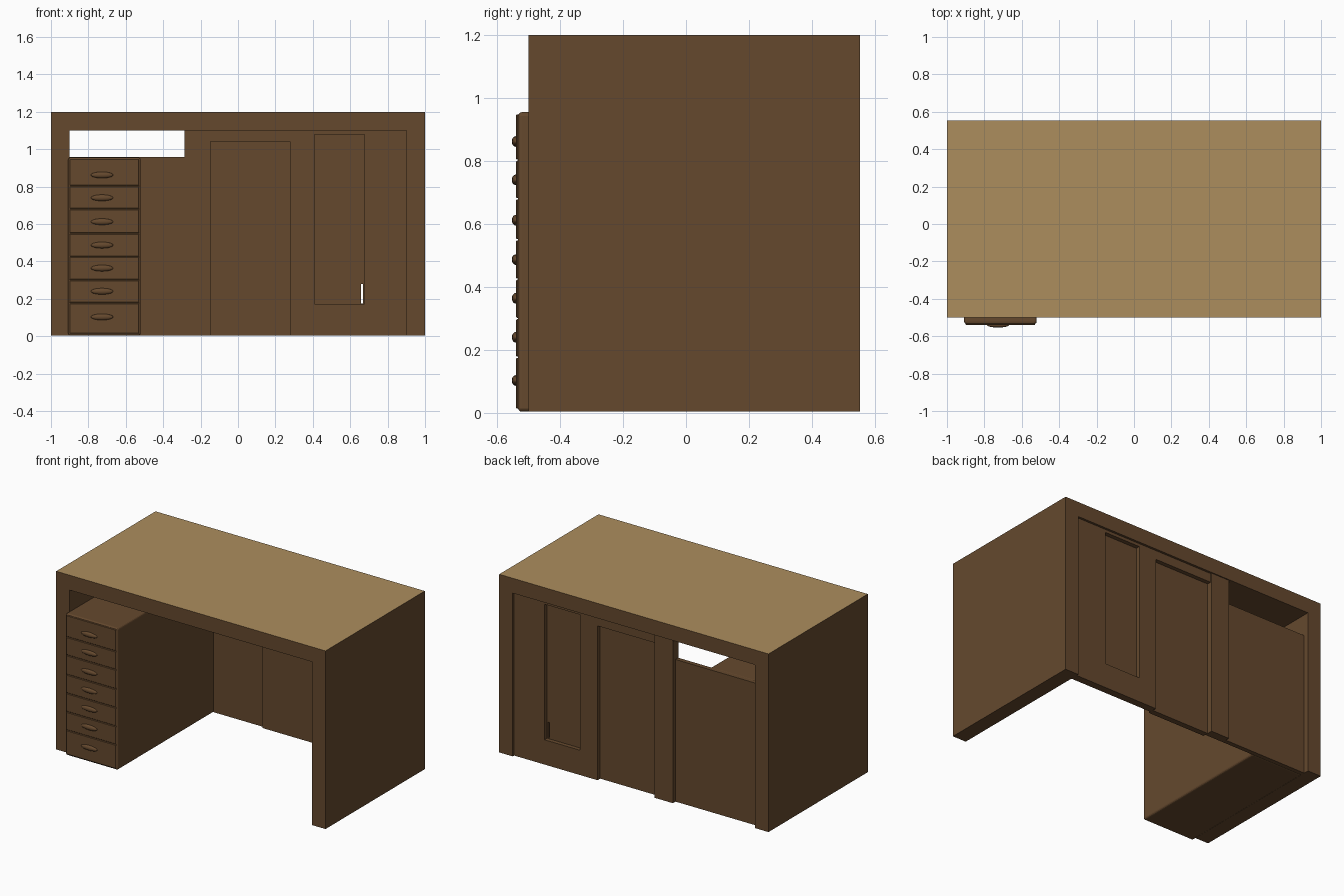
import bpy, bmesh
from mathutils import Vector

if "Cube" in bpy.data.objects:
    bpy.data.objects.remove(bpy.data.objects["Cube"])


def material(name, rgb):
    m = bpy.data.materials.new(name)
    m.diffuse_color = (*rgb, 1)
    m.use_nodes = True
    m.node_tree.nodes["Principled BSDF"].inputs["Base Color"].default_value = m.diffuse_color
    return m


BROWN = material("dark brown wood", (0.130, 0.066, 0.027))
TAN = material("light tan wood", (0.415, 0.268, 0.111))


def box(name, lo, hi, bevel=0.0, segments=2):
    """Axis-aligned box between two corners, optionally with rounded edges."""
    lo, hi = Vector(lo), Vector(hi)
    bm = bmesh.new()
    bmesh.ops.create_cube(bm, size=1)
    for v in bm.verts:
        v.co = Vector(((lo[i] + hi[i]) / 2 + v.co[i] * (hi[i] - lo[i])) for i in range(3))
    if bevel:
        bmesh.ops.bevel(bm, geom=bm.edges[:], offset=bevel, segments=segments,
                        profile=0.5, affect='EDGES')
    mesh = bpy.data.meshes.new(name)
    bm.to_mesh(mesh)
    bm.free()
    ob = bpy.data.objects.new(name, mesh)
    bpy.context.collection.objects.link(ob)
    mesh.materials.append(BROWN)
    return ob


def combine(target, other, operation):
    """Boolean the other object into the target and remove it."""
    mod = target.modifiers.new("combine", 'BOOLEAN')
    mod.operation = operation
    mod.solver = 'EXACT'
    mod.object = other
    bpy.context.view_layer.objects.active = target
    bpy.ops.object.modifier_apply(modifier=mod.name)
    bpy.data.objects.remove(other)


FRONT, BACK, FLOOR, UNDER = -0.50, 0.553, 0.004, 1.10

# Desktop: tan on top, brown edges and underside
desktop = box("desktop", (-1, FRONT, UNDER), (1, BACK, 1.2))
desktop.data.materials.append(TAN)
for f in desktop.data.polygons:
    f.material_index = 1 if f.normal.z > 0.9 else 0

# Side panels
for name, x0 in (("left_side", -1.0), ("right_side", 0.9)):
    box(name, (x0, FRONT, FLOOR), (x0 + 0.1, BACK, UNDER))

# Tall back panel with a stile and two panels pushed inwards
back = box("tall_back_panel", (-0.285, 0.488, FLOOR), (0.905, 0.538, UNDER))
combine(back, box("stile", (-0.285, 0.50, FLOOR), (-0.15, 0.546, UNDER)), 'UNION')
for x0, x1, z0, z1 in ((-0.15, 0.28, FLOOR, 1.04), (0.41, 0.675, 0.17, 1.08)):
    combine(back, box("inner_face", (x0, 0.472, z0), (x1, 0.50, z1)), 'UNION')
    low = z0 - 0.1 if z0 == FLOOR else z0
    combine(back, box("recess", (x0, 0.510, low), (x1, 0.6, z1)), 'DIFFERENCE')

# Sliver of open gap beside the narrow recess
combine(back, box("gap", (0.658, 0.4, 0.175), (0.668, 0.6, 0.28)), 'DIFFERENCE')

# Lower back panel behind the drawers, leaving an opening above it
box("low_back_panel", (-0.905, 0.488, FLOOR), (-0.28, 0.518, 0.958))

# Drawer cabinet
box("drawer_cabinet", (-0.908, -0.534, FLOOR), (-0.52, 0.49, 0.955), 0.012, 3)

# Drawer fronts, separated by thin grooves, each with a rounded pull
lines = (0.95, 0.803, 0.68, 0.55, 0.425, 0.30, 0.177, 0.012)
pulls = (0.862, 0.74, 0.612, 0.487, 0.364, 0.24, 0.103)
for i, pull_z in enumerate(pulls):
    box(f"drawer_front_{i + 1}", (-0.90, -0.540, lines[i + 1] + 0.002),
        (-0.528, -0.530, lines[i] - 0.002), 0.003, 1)
    bpy.ops.mesh.primitive_uv_sphere_add(segments=20, ring_count=10,
                                         location=(-0.727, -0.540, pull_z))
    pull = bpy.context.object
    pull.name = f"drawer_pull_{i + 1}"
    pull.scale = (0.06, 0.0135, 0.017)
    pull.data.materials.append(BROWN)
    bpy.ops.object.shade_smooth()
